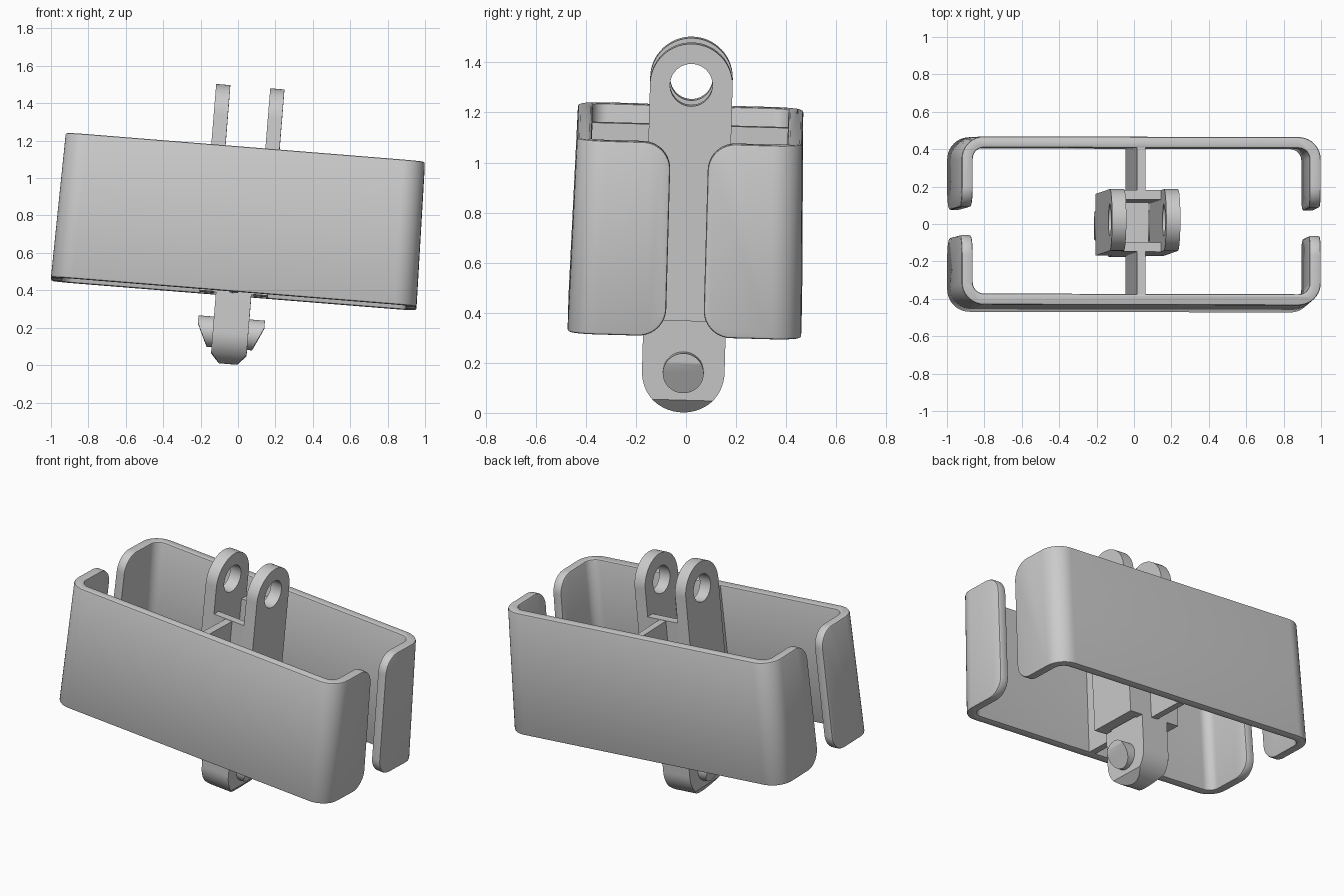
import bpy, bmesh
from math import radians, cos, sin, pi
from mathutils import Matrix

if "Cube" in bpy.data.objects:
    bpy.data.objects.remove(bpy.data.objects["Cube"])

# whole part leans a little about x and y
POSE = (Matrix.Translation((0.008, 0.006, 0.768))
        @ Matrix.Rotation(radians(-1.6), 4, 'X')
        @ Matrix.Rotation(radians(4.6), 4, 'Y'))
H = 0.388       # half height of the shell


def arc(cx, cy, r, a0, a1, n=12):
    return [(cx + r * cos(radians(a0 + (a1 - a0) * i / n)),
             cy + r * sin(radians(a0 + (a1 - a0) * i / n))) for i in range(n + 1)]


def loft(name, lower, upper):
    """Closed solid between two matching 3D loops."""
    bm = bmesh.new()
    a = [bm.verts.new(p) for p in lower]
    b = [bm.verts.new(p) for p in upper]
    n = len(a)
    bm.faces.new(a)
    bm.faces.new(b)
    for i in range(n):
        bm.faces.new((a[i], a[(i + 1) % n], b[(i + 1) % n], b[i]))
    bmesh.ops.recalc_face_normals(bm, faces=bm.faces)
    me = bpy.data.meshes.new(name)
    bm.to_mesh(me)
    bm.free()
    ob = bpy.data.objects.new(name, me)
    bpy.context.collection.objects.link(ob)
    ob.matrix_world = POSE
    return ob


def along_x(name, yz, x0, x1):
    return loft(name, [(x0, y, z) for y, z in yz], [(x1, y, z) for y, z in yz])


def along_y(name, xz, y0, y1):
    return loft(name, [(x, y0, z) for x, z in xz], [(x, y1, z) for x, z in xz])


def box(name, x0, x1, y0, y1, z0, z1):
    return along_x(name, [(y0, z0), (y1, z0), (y1, z1), (y0, z1)], x0, x1)


def apply(ob, mod):
    bpy.ops.object.select_all(action='DESELECT')
    bpy.context.view_layer.objects.active = ob
    ob.select_set(True)
    bpy.ops.object.modifier_apply(modifier=mod.name)


def boolean(ob, tool, op='DIFFERENCE'):
    bpy.context.view_layer.update()
    m = ob.modifiers.new("cut", 'BOOLEAN')
    m.operation, m.object, m.solver = op, tool, 'EXACT'
    apply(ob, m)
    bpy.data.objects.remove(tool)


def smooth(ob):
    bpy.ops.object.select_all(action='DESELECT')
    bpy.context.view_layer.objects.active = ob
    ob.select_set(True)
    bpy.ops.object.shade_smooth_by_angle(angle=radians(30))


def rounded(hx, hy, r, z):
    pts = []
    for sx, sy, a in ((1, 1, 0), (-1, 1, 90), (-1, -1, 180), (1, -1, 270)):
        pts += arc(sx * (hx - r), sy * (hy - r), r, a, a + 90, 10)
    return [(x, y, z) for x, y in pts]


# tapered outer shell, hollowed
shell = loft("shell", rounded(0.98, 0.467, 0.12, -H), rounded(0.963, 0.45, 0.12, H))
t, e = 0.06, 0.01
core = loft("core", rounded(0.98 - t, 0.467 - t, 0.06, -H - e),
            rounded(0.963 - t, 0.45 - t, 0.06, H + e))
boolean(shell, core)

# side slots with rounded flange corners
g, r = 0.075, 0.11
side = ([(g + r, -H - 0.05)] + arc(g + r, -H + r, r, 270, 180)
        + arc(g + r, H - r, r, 180, 90) + [(g + r, H + 0.05)])
slot = along_x("slot", side + [(-y, z) for y, z in reversed(side)], -1.2, 1.2)
boolean(shell, slot)
bev = shell.modifiers.new("soft", 'BEVEL')
bev.width, bev.segments, bev.limit_method = 0.01, 2, 'ANGLE'
bev.angle_limit = radians(50)
apply(shell, bev)
smooth(shell)

# upper lugs with holes, running down through the shell
W = 0.165
lug_shape = [(-W, -H), (W, -H)] + arc(0, 0.558, W, 0, 180, 28)
for side_name, s in (("left", -1), ("right", 1)):
    lug = along_x(side_name + "_lug", lug_shape, s * 0.107, s * 0.183)
    hole = along_x("hole", arc(0, 0.558, 0.085, 0, 360, 40)[:-1], s * 0.05, s * 0.25)
    boolean(lug, hole)
    smooth(lug)

# cross plates between lugs, and ribs out to the shell walls
for end_name, s in (("front", -1), ("back", 1)):
    box(end_name + "_cross_plate", -0.108, 0.108, s * 0.115, s * W, -H, H - 0.002)
    box(end_name + "_rib", -0.023, 0.023, s * 0.16, s * 0.41, -H, H - 0.004)

# lower tab with chamfered tip
C = -0.60
tab = along_x("lower_tab", [(W, -0.33), (-W, -0.33)] + arc(0, C, W, 180, 360, 28), -0.2, 0.2)
tip = [(0.095, -0.25), (0.095, -0.712), (0.04, -0.775)]
boolean(tab, along_y("tip", tip + [(-x, z) for x, z in reversed(tip)], -0.4, 0.4),
        'INTERSECT')
smooth(tab)

# snap pegs with sloped ends
peg = along_x("snap_pegs", arc(0, C, 0.082, 0, 360, 40)[:-1], -0.3, 0.3)
ramp = [(0.178, -0.48), (0.178, -0.56), (0.118, -0.69)]
boolean(peg, along_y("ramp", ramp + [(-x, z) for x, z in reversed(ramp)], -0.3, 0.3),
        'INTERSECT')
smooth(peg)
